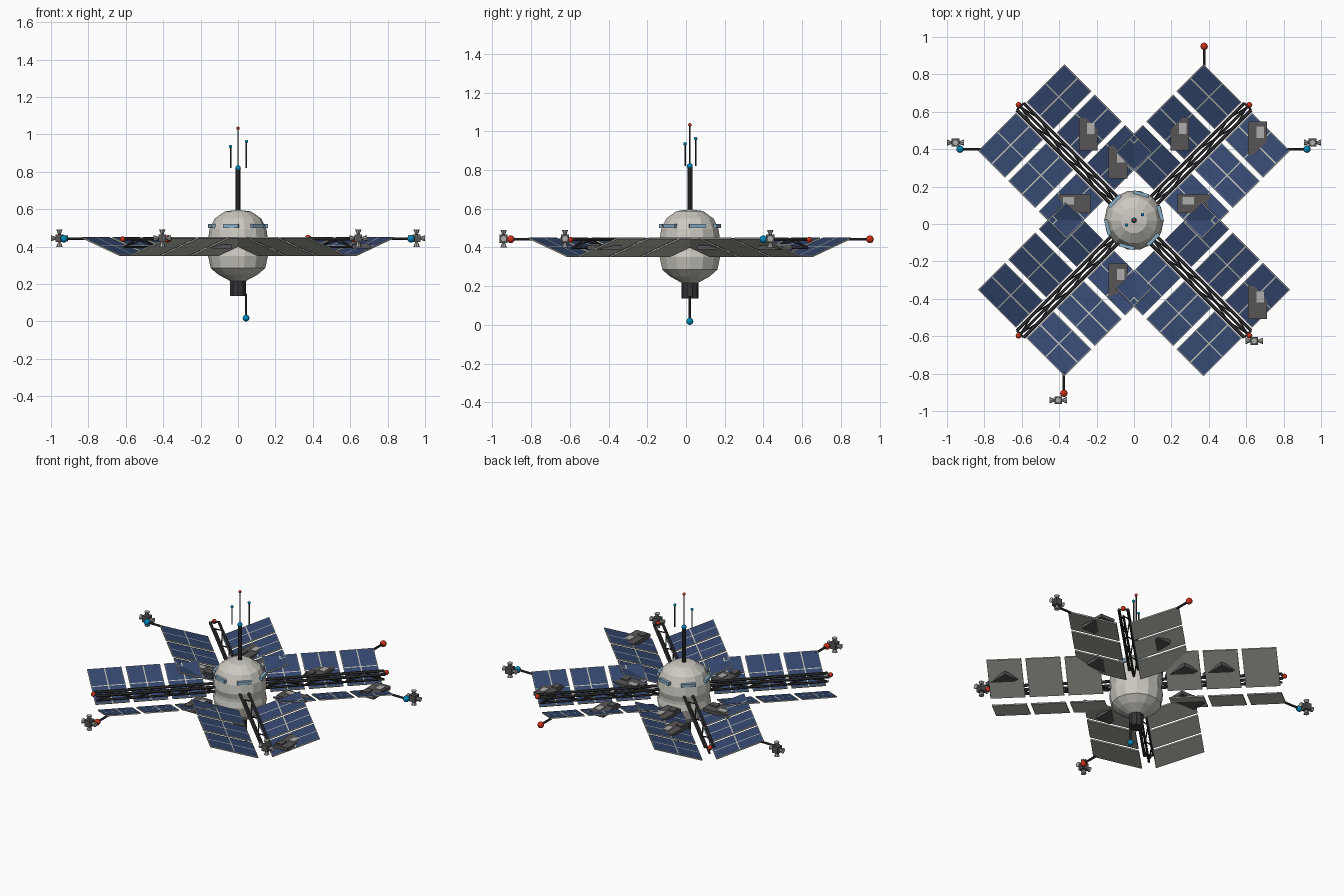
import bpy, bmesh, math
from mathutils import Vector, Matrix

cube = bpy.data.objects.get("Cube")
if cube:
    bpy.data.objects.remove(cube)


def material(name, rgb):
    m = bpy.data.materials.new(name)
    m.use_nodes = True
    m.diffuse_color = (*rgb, 1)
    m.node_tree.nodes["Principled BSDF"].inputs["Base Color"].default_value = (*rgb, 1)
    return m


HULL = material("warm_white", (0.6, 0.58, 0.53))
CELL = material("solar_blue", (0.035, 0.064, 0.16))
FRAME = material("frame_light_grey", (0.52, 0.52, 0.47))
DARK = material("near_black", (0.035, 0.035, 0.038))
GREY = material("module_grey", (0.095, 0.09, 0.09))
METAL = material("nozzle_grey", (0.42, 0.42, 0.41))
GLASS = material("window_blue", (0.25, 0.42, 0.56))
BLUE = material("beacon_blue", (0.0, 0.24, 0.48))
RED = material("beacon_red", (0.58, 0.03, 0.01))

CENTRE = Vector((0, 0.02, 0))
UP = Vector((0, 0, 1))


def finish(bm, name, *mats, smooth=False):
    me = bpy.data.meshes.new(name)
    bm.to_mesh(me)
    bm.free()
    for m in mats:
        me.materials.append(m)
    if smooth:
        me.shade_smooth()
    ob = bpy.data.objects.new(name, me)
    bpy.context.collection.objects.link(ob)


def add_rod(bm, a, b, r, r2=None, sides=8):
    a, b = Vector(a), Vector(b)
    turn = UP.rotation_difference(b - a).to_matrix().to_4x4()
    return bmesh.ops.create_cone(
        bm, cap_ends=True, segments=sides, radius1=r, radius2=r if r2 is None else r2,
        depth=(b - a).length, matrix=Matrix.Translation((a + b) / 2) @ turn)["verts"]


def add_box(bm, pos, size, turn=Matrix()):
    return bmesh.ops.create_cube(
        bm, matrix=Matrix.Translation(pos) @ turn @ Matrix.Diagonal((*size, 1)))["verts"]


def paint(verts, index):
    for f in {f for v in verts for f in v.link_faces}:
        f.material_index = index


def rod(name, a, b, r, mat=DARK, sides=8):
    bm = bmesh.new()
    add_rod(bm, a, b, r, sides=sides)
    finish(bm, name, mat)


def ball(name, pos, r, mat):
    bm = bmesh.new()
    bmesh.ops.create_uvsphere(bm, u_segments=12, v_segments=8, radius=r,
                              matrix=Matrix.Translation(pos))
    finish(bm, name, mat, smooth=True)


# Faceted hull with a slight waist, lathed from a profile
profile = [(0.0, 0.597), (0.07, 0.588), (0.125, 0.55), (0.152, 0.495), (0.16, 0.44),
           (0.152, 0.405), (0.152, 0.385), (0.16, 0.35), (0.146, 0.285), (0.105, 0.25),
           (0.04, 0.215), (0.0, 0.215)]
bm = bmesh.new()
vs = [bm.verts.new(CENTRE + Vector((r, 0, z))) for r, z in profile]
es = [bm.edges.new(pair) for pair in zip(vs, vs[1:])]
bmesh.ops.spin(bm, geom=vs + es, cent=CENTRE, axis=UP, angle=math.tau, steps=14)
bmesh.ops.remove_doubles(bm, verts=bm.verts, dist=0.0005)
bmesh.ops.recalc_face_normals(bm, faces=bm.faces)
finish(bm, "hull", HULL)

# Window plates around the hull
bm = bmesh.new()
for k in range(6):
    turn = Matrix.Rotation(math.radians(15 + 60 * k), 4, 'Z')
    add_box(bm, CENTRE + turn @ Vector((0.146, 0, 0.51)), (0.018, 0.085, 0.02), turn)
finish(bm, "windows", GLASS)

# Masts and lower thruster
rod("main_mast", (0, 0.02, 0.58), (0, 0.02, 0.82), 0.013, sides=10)
ball("mast_beacon", (0, 0.02, 0.82), 0.015, BLUE)
rod("mast_whip", (0, 0.02, 0.82), (0, 0.02, 1.03), 0.004)
ball("whip_tip", (0, 0.02, 1.033), 0.009, RED)
for name, x, y, z in (("right", -0.04, -0.005, 0.935), ("left", 0.045, 0.05, 0.962)):
    rod(name + "_whip", (x, y, 0.82), (x, y, z), 0.004)
    ball(name + "_whip_tip", (x, y, z), 0.009, BLUE)
rod("lower_drum", (0, 0.02, 0.135), (0, 0.02, 0.218), 0.044, sides=10)
rod("lower_probe", (0.043, 0.02, 0.02), (0.043, 0.02, 0.15), 0.006)
ball("lower_probe_tip", (0.043, 0.02, 0.018), 0.018, BLUE)

# Solar arms: a truss between two rows of tilted panels
PANEL_LEN, PANEL_WIDE, TILT = 0.204, 0.3, math.atan(1 / 3)


def panel(name, base, side, d):
    """One framed panel with two by two cells on top."""
    bm = bmesh.new()
    add_box(bm, (0, 0, -0.004), (PANEL_LEN, PANEL_WIDE, 0.007))
    flat = bmesh.ops.create_grid(
        bm, x_segments=2, y_segments=2, size=0.5,
        matrix=Matrix.Diagonal((PANEL_LEN, PANEL_WIDE, 1, 1)))["verts"]
    cells = list({f for v in flat for f in v.link_faces})
    bmesh.ops.inset_individual(bm, faces=cells, thickness=0.005)
    for f in cells:
        f.material_index = 1
    place = Matrix.Translation((d, side * 0.1825, 0.404))
    bm.transform(base @ place @ Matrix.Rotation(side * TILT, 4, 'X'))
    finish(bm, name, FRAME, CELL)


def truss(name, base):
    """Two upper rails, a thin lower rail and zigzag side braces."""
    bm = bmesh.new()
    start, end, bays = 0.14, 0.86, 6
    step = (end - start) / bays
    low = (0, 0.398)
    add_rod(bm, (start, *low), (end, *low), 0.007, sides=6)
    for p in (-0.026, 0.026):
        high = (p, 0.44)
        add_rod(bm, (start, *high), (end, *high), 0.009, sides=6)
        for k in range(bays):
            a, b = (high, low) if k % 2 else (low, high)
            add_rod(bm, (start + k * step, *a), (start + (k + 1) * step, *b), 0.004, sides=5)
    add_rod(bm, (end, -0.026, 0.44), (end, 0.026, 0.44), 0.006, sides=6)
    bm.transform(base)
    finish(bm, name, DARK)


for arm, degrees in (("back_left", 45), ("back_right", 135),
                     ("front_right", 225), ("front_left", 315)):
    base = Matrix.Translation(CENTRE) @ Matrix.Rotation(math.radians(degrees), 4, 'Z')
    truss(arm + "_truss", base)
    ball(arm + "_truss_light", base @ Vector((0.873, 0, 0.44)), 0.015, RED)
    for side in (-1, 1):
        for k in range(3):
            panel(f"{arm}_panel", base, side, 0.292 + k * 0.2295)

# Booms with beacons on panel corners
for name, root, tip, mat in (
        ("left", (0.82, 0.4), (0.925, 0.4), BLUE), ("right", (-0.82, 0.4), (-0.93, 0.4), BLUE),
        ("back", (0.375, 0.84), (0.375, 0.95), RED), ("front", (-0.375, -0.79), (-0.375, -0.905), RED)):
    rod(name + "_boom", (*root, 0.442), (*tip, 0.442), 0.007)
    ball(name + "_beacon", (*tip, 0.442), 0.02, mat)


def thruster(name, x, y):
    """Small block with four flared nozzles."""
    c = Vector((x, y, 0.445))
    bm = bmesh.new()
    add_box(bm, c, (0.042, 0.042, 0.042))
    for axis in (Vector((1, 0, 0)), UP):
        for s in (-1, 1):
            paint(add_rod(bm, c + axis * s * 0.02, c + axis * s * 0.046, 0.007, 0.017), 1)
    finish(bm, name, GREY, METAL)


for name, x, y in (("left", 0.955, 0.435), ("right", -0.955, 0.435),
                   ("front", -0.405, -0.942), ("front_left", 0.643, -0.625)):
    thruster(name + "_thruster", x, y)

# Equipment modules lying level through the panels
for x, y, along_x in ((-0.245, 0.48, 0), (-0.085, 0.33, 0), (0.245, 0.48, 0), (0.66, 0.46, 0),
                      (0.32, 0.11, 1), (-0.32, 0.11, 1), (-0.085, -0.3, 0), (0.66, -0.42, 0)):
    bm = bmesh.new()
    add_box(bm, (0, 0, 0), (0.1, 0.175, 0.022))
    add_box(bm, (-0.02, -0.05, 0.013), (0.04, 0.05, 0.012))
    paint(add_box(bm, (0.015, 0.03, 0.012), (0.04, 0.06, 0.009)), 1)
    bm.transform(Matrix.Translation((x, y, 0.4)) @ Matrix.Rotation(math.pi / 2 * along_x, 4, 'Z'))
    finish(bm, "equipment_module", GREY, METAL)
